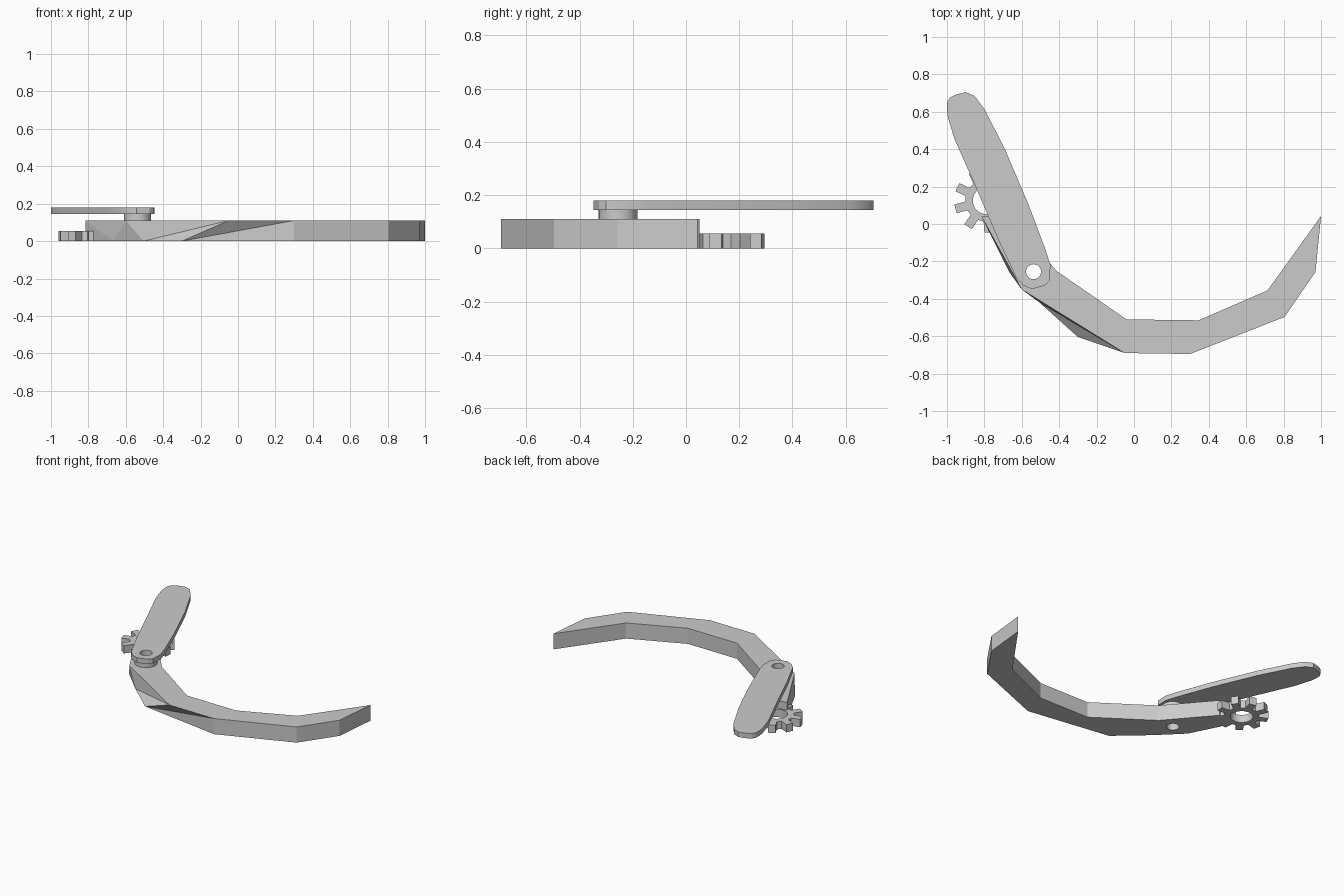
import bpy, bmesh
from math import cos, sin, radians

cube = bpy.data.objects.get("Cube")
if cube:
    bpy.data.objects.remove(cube, do_unlink=True)

grey = bpy.data.materials.new("light_grey")
grey.use_nodes = True
colour = (0.6, 0.6, 0.6, 1)
grey.diffuse_color = colour
grey.node_tree.nodes["Principled BSDF"].inputs["Base Color"].default_value = colour

PIVOT = (-0.537, -0.255)
GEAR = (-0.79, 0.125)


def loft(name, pairs, z0, z1):
    """Solid between a bottom and a top outline; repeated points make triangles."""
    bm = bmesh.new()
    cache = {}

    def vert(p, z):
        key = (p[0], p[1], z)
        if key not in cache:
            cache[key] = bm.verts.new(key)
        return cache[key]

    rings = [(vert(b, z0), vert(t, z1)) for b, t in pairs]
    for i, (b, t) in enumerate(rings):
        nb, nt = rings[(i + 1) % len(rings)]
        bm.faces.new(dict.fromkeys((b, nb, nt, t)))
    for k in (0, 1):
        bm.faces.new(dict.fromkeys(r[k] for r in rings))
    bmesh.ops.recalc_face_normals(bm, faces=bm.faces)
    mesh = bpy.data.meshes.new(name)
    bm.to_mesh(mesh)
    bm.free()
    mesh.materials.append(grey)
    ob = bpy.data.objects.new(name, mesh)
    bpy.context.collection.objects.link(ob)
    return ob


def prism(name, outline, z0, z1):
    return loft(name, [(p, p) for p in outline], z0, z1)


def circle(centre, r, n=32):
    return [(centre[0] + r * cos(radians(360 * i / n)),
             centre[1] + r * sin(radians(360 * i / n))) for i in range(n)]


def drill(ob, centre, r):
    cutter = prism("hole_cutter", circle(centre, r), -0.5, 0.5)
    cutter.hide_render = True
    mod = ob.modifiers.new("hole", "BOOLEAN")
    mod.operation, mod.solver, mod.object = "DIFFERENCE", "EXACT", cutter
    bpy.context.view_layer.objects.active = ob
    bpy.ops.object.modifier_apply(modifier=mod.name)
    bpy.data.objects.remove(cutter, do_unlink=True)


def smooth(ob):
    bpy.ops.object.select_all(action="DESELECT")
    ob.select_set(True)
    bpy.context.view_layer.objects.active = ob
    bpy.ops.object.shade_smooth_by_angle(angle=radians(30))


# Curved arm: straight walls, with twisted facets where the outlines differ
inner = [(-0.67, 0.05), (-0.414, -0.251), (-0.04, -0.51), (0.345, -0.515),
         (0.714, -0.355), (1.0, 0.043), (0.97, -0.257), (0.805, -0.497)]
corner, top_mid, top_left = (0.30, -0.695), (-0.05, -0.69), (-0.60, -0.35)
low_a, low_b, low_c = (-0.30, -0.604), (-0.505, -0.42), (-0.665, -0.26)
end = (-0.815, 0.04)
arm = loft("curved_arm", [(p, p) for p in inner] + [
    (corner, corner), (low_a, corner), (low_a, top_mid), (low_b, top_mid),
    (low_b, top_left), (low_c, top_left), (low_c, end), (end, end)], 0, 0.11)
drill(arm, PIVOT, 0.04)

# Toothed wheel at the end of the arm
teeth = []
for i in range(9):
    a = radians(155 + 40 * i)
    for r, w in ((0.11, -0.024), (0.17, -0.024), (0.17, 0.024), (0.11, 0.024)):
        teeth.append((GEAR[0] + r * cos(a) - w * sin(a),
                      GEAR[1] + r * sin(a) + w * cos(a)))
gear = prism("gear", teeth, 0, 0.055)
drill(gear, GEAR, 0.072)

# Round spacer on the pivot
spacer = prism("pivot_spacer", circle(PIVOT, 0.073), 0.11, 0.146)
drill(spacer, PIVOT, 0.04)
smooth(spacer)

# Long rounded blade
blade = prism("blade", [
    (-1.0, 0.65), (-0.985, 0.675), (-0.95, 0.693), (-0.9, 0.705), (-0.853, 0.685),
    (-0.8, 0.615), (-0.69, 0.40), (-0.565, 0.107), (-0.474, -0.134),
    (-0.447, -0.22), (-0.45, -0.30), (-0.473, -0.327), (-0.543, -0.348),
    (-0.59, -0.33), (-0.628, -0.29), (-0.72, -0.096), (-0.853, 0.214),
    (-0.96, 0.455), (-0.995, 0.57), (-1.0, 0.61)], 0.145, 0.18)
drill(blade, PIVOT, 0.04)
smooth(blade)
